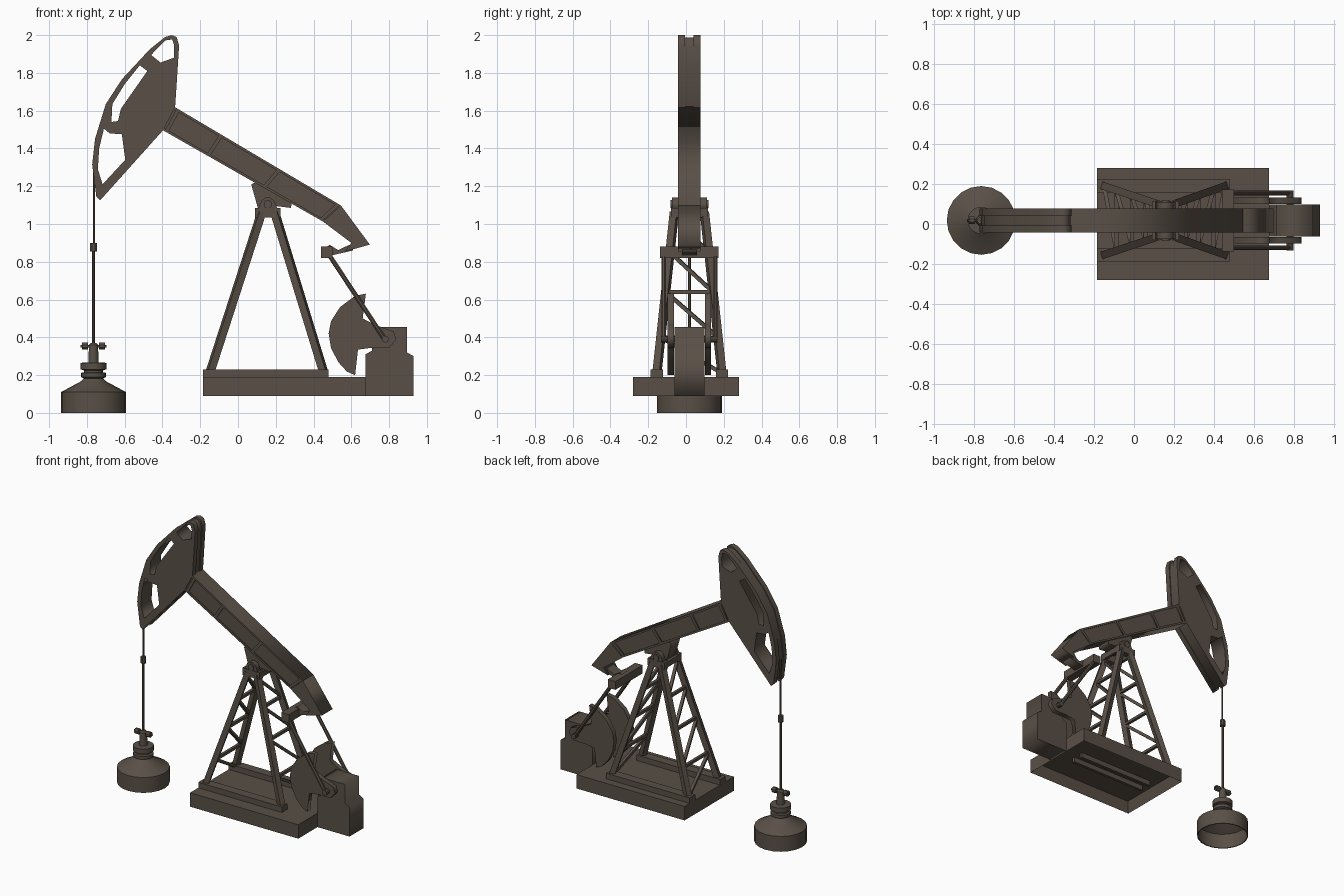
import bpy, bmesh
from math import pi, cos, sin
from mathutils import Vector, Matrix

cube = bpy.data.objects.get("Cube")
if cube:
    bpy.data.objects.remove(cube)

paint = bpy.data.materials.new("dark brown steel")
paint.use_nodes = True
COLOUR = (0.1, 0.08, 0.062, 1)
paint.diffuse_color = COLOUR
paint.node_tree.nodes["Principled BSDF"].inputs["Base Color"].default_value = COLOUR

CY = 0.018  # centre line of the machinery


def add(name, mesh):
    ob = bpy.data.objects.new(name, mesh)
    mesh.materials.clear()
    mesh.materials.append(paint)
    bpy.context.scene.collection.objects.link(ob)
    return ob


def from_bm(name, bm):
    bmesh.ops.recalc_face_normals(bm, faces=bm.faces)
    mesh = bpy.data.meshes.new(name)
    bm.to_mesh(mesh)
    bm.free()
    return add(name, mesh)


def box(name, x, y, z):
    bm = bmesh.new()
    bmesh.ops.create_cube(bm, size=1)
    for v in bm.verts:
        for i, (a, b) in enumerate((x, y, z)):
            v.co[i] = a if v.co[i] < 0 else b
    return from_bm(name, bm)


def plate(name, y0, y1, outline, holes=()):
    """Side profile in x and z, with holes, thickened along y."""
    curve = bpy.data.curves.new(name, "CURVE")
    curve.dimensions = "2D"
    curve.fill_mode = "BOTH"
    curve.extrude = (y1 - y0) / 2
    for pts in (outline, *holes):
        s = curve.splines.new("POLY")
        s.points.add(len(pts) - 1)
        for p, (x, z) in zip(s.points, pts):
            p.co = (x, z, 0, 1)
        s.use_cyclic_u = True
    tmp = bpy.data.objects.new(name, curve)
    mesh = bpy.data.meshes.new_from_object(tmp)
    bpy.data.objects.remove(tmp)
    mesh.transform(Matrix.Translation((0, (y0 + y1) / 2, 0)) @ Matrix.Rotation(pi / 2, 4, "X"))
    return add(name, mesh)


def bar(name, a, b, r, sides=4):
    """Straight bar between two points; square by default."""
    a, b = Vector(a), Vector(b)
    d = b - a
    bm = bmesh.new()
    turn = Matrix.Rotation(pi / sides, 4, "Z")
    place = Matrix.Translation((a + b) / 2) @ d.to_track_quat("Z", "Y").to_matrix().to_4x4()
    bmesh.ops.create_cone(bm, cap_ends=True, segments=sides, radius1=r, radius2=r,
                          depth=d.length, matrix=place @ turn)
    ob = from_bm(name, bm)
    if sides > 8:
        smooth(ob)
    return ob


def smooth(ob):
    bpy.ops.object.select_all(action="DESELECT")
    ob.select_set(True)
    bpy.context.view_layer.objects.active = ob
    bpy.ops.object.shade_smooth_by_angle(angle=0.5)


def lathe(name, x, y, profile, n=20):
    bm = bmesh.new()
    rings = [[bm.verts.new((x + r * cos(2 * pi * i / n), y + r * sin(2 * pi * i / n), z))
              for i in range(n)] for r, z in profile]
    for lo, hi in zip(rings, rings[1:]):
        for i in range(n):
            j = (i + 1) % n
            bm.faces.new((lo[i], lo[j], hi[j], hi[i]))
    bm.faces.new(rings[-1])
    ob = from_bm(name, bm)
    smooth(ob)


# Base: box open underneath, with rails above and a channel inside
base = box("base", (-0.185, 0.675), (-0.28, 0.28), (0.09, 0.19))
bm = bmesh.new()
bm.from_mesh(base.data)
floor = [f for f in bm.faces if f.normal.z < -0.5]
bmesh.ops.inset_region(bm, faces=floor, thickness=0.035)
bmesh.ops.translate(bm, verts=floor[0].verts, vec=(0, 0, 0.075))
bm.to_mesh(base.data)
bm.free()
for s in (-1, 1):
    box("base_rail", (-0.185, 0.48), sorted((CY + s * 0.14, CY + s * 0.205)), (0.185, 0.23))
    box("underside_rail", (-0.1, 0.5), sorted((s * 0.03, s * 0.05)), (0.13, 0.17))

# Tower: four leaning legs, braced across each end
LOW, HIGH = 0.21, 1.06


def leg_point(end, s, z):
    t = (z - LOW) / (HIGH - LOW)
    x0, x1 = ((-0.15, 0.125), (0.455, 0.195))[end]
    return Vector((x0 + (x1 - x0) * t, CY + s * (0.172 - 0.092 * t), z))


levels = (0.4, 0.64, 0.85)
for end in (0, 1):
    for s in (-1, 1):
        bar("tower_leg", leg_point(end, s, LOW), leg_point(end, s, HIGH), 0.027)
    for z in levels:
        bar("tower_cross_bar", leg_point(end, -1, z), leg_point(end, 1, z), 0.014)
    for z0, z1 in zip((LOW, *levels), (*levels, HIGH - 0.03)):
        bar("tower_diagonal", leg_point(end, 1, z0), leg_point(end, -1, z1), 0.014)

# Tower head and saddle bearing
for s in (-1, 1):
    box("tower_cap", (0.09, 0.225), sorted((CY + s * 0.055, CY + s * 0.098)), (1.035, 1.085))
    plate("bearing_block", *sorted((CY + s * 0.058, CY + s * 0.092)),
          [(0.105, 1.08), (0.125, 1.125), (0.145, 1.14), (0.17, 1.14), (0.19, 1.125), (0.21, 1.08)])
for x in (0.1, 0.215):
    box("cap_cross_piece", (x - 0.01, x + 0.01), (CY - 0.06, CY + 0.06), (1.04, 1.08))
bar("saddle_shaft", (0.158, CY - 0.1, 1.105), (0.158, CY + 0.1, 1.105), 0.022, 12)
plate("saddle_bracket", CY - 0.05, CY + 0.05,
      [(0.07, 1.21), (0.105, 1.085), (0.13, 1.085), (0.145, 1.13), (0.175, 1.13),
       (0.2, 1.095), (0.28, 1.085), (0.285, 1.11), (0.2, 1.18), (0.14, 1.24)])

# Walking beam: inset web, flanges, stiffeners and solid bent tail
T0, T1 = Vector((-0.333, 1.618)), Vector((0.545, 1.098))
B0, B1 = Vector((-0.397, 1.496)), Vector((0.45, 1.013))
W = 0.06


def beam_piece(name, half, a, b, lo, hi):
    """Part of the beam: a to b along it, lo to hi up it, as fractions."""
    pts = []
    for t, h in ((a, lo), (b, lo), (b, hi), (a, hi)):
        pts.append(B0.lerp(B1, t).lerp(T0.lerp(T1, t), h))
    plate(name, CY - half, CY + half, pts)


beam_piece("beam_web", W - 0.008, -0.04, 1, 0.02, 0.98)
beam_piece("beam_lower_flange", W, -0.02, 1, 0, 0.1)
beam_piece("beam_upper_flange", W, -0.02, 1, 0.9, 1)
for t in (0.02, 0.28, 0.63, 0.985):
    beam_piece("beam_stiffener", W, t - 0.01, t + 0.01, 0.05, 0.95)
plate("beam_tail", CY - W, CY + W,
      [tuple(T1), (0.698, 0.891), (0.566, 0.854), (0.6, 0.9), tuple(B1)])

# Horse head: two pierced cheeks around a recessed core
head = [(-0.35, 2.0), (-0.325, 1.99), (-0.312, 1.945), (-0.318, 1.845), (-0.333, 1.618),
        (-0.397, 1.496), (-0.73, 1.125), (-0.75, 1.145), (-0.772, 1.315), (-0.757, 1.45),
        (-0.7, 1.635), (-0.614, 1.767), (-0.466, 1.926), (-0.386, 1.99)]
windows = [
    [(-0.385, 1.972), (-0.348, 1.977), (-0.338, 1.945), (-0.34, 1.88), (-0.41, 1.855), (-0.46, 1.895)],
    [(-0.52, 1.84), (-0.48, 1.81), (-0.62, 1.61), (-0.635, 1.545), (-0.67, 1.54), (-0.665, 1.635), (-0.6, 1.74)],
    [(-0.71, 1.505), (-0.68, 1.48), (-0.615, 1.475), (-0.597, 1.34), (-0.717, 1.21), (-0.742, 1.29), (-0.735, 1.4)]]
for s in (-1, 1):
    plate("head_cheek", *sorted((CY + s * 0.022, CY + s * W)), head, windows)
mid = Vector((-0.53, 1.6))
core = [tuple(mid + (Vector(p) - mid) * 0.97) for p in head]
plate("head_core", CY - 0.023, CY + 0.023, core, windows)

# Equaliser hanging from the tail
bar("equaliser_bar", (0.47, CY - 0.155, 0.85), (0.47, CY + 0.155, 0.85), 0.042)
plate("equaliser_hanger", CY - 0.04, CY + 0.04,
      [(0.45, 0.865), (0.485, 0.89), (0.53, 0.862), (0.59, 0.89), (0.61, 0.86), (0.5, 0.835)])

# Cranks, counterweights and pitman rods, on both sides
weight = [(0.677, 0.631), (0.62, 0.62), (0.54, 0.56), (0.492, 0.485), (0.48, 0.42),
          (0.492, 0.345), (0.53, 0.27), (0.577, 0.218), (0.62, 0.2), (0.635, 0.335),
          (0.71, 0.345), (0.8, 0.345), (0.838, 0.387), (0.825, 0.43), (0.725, 0.467), (0.66, 0.5)]
for s in (-1, 1):
    plate("crank_and_counterweight", *sorted((CY + s * 0.082, CY + s * 0.115)), weight)
    y = CY + s * 0.137
    bar("pitman_rod", (0.48, y, 0.84), (0.78, y, 0.385), 0.013, 8)
    bar("crank_pin", (0.78, CY + s * 0.07, 0.39), (0.78, CY + s * 0.15, 0.39), 0.018, 10)

# Gearbox and motor housing
plate("gearbox", CY - 0.08, CY + 0.08,
      [(0.675, 0.09), (0.93, 0.09), (0.93, 0.3), (0.895, 0.32), (0.895, 0.455),
       (0.71, 0.455), (0.71, 0.33), (0.675, 0.31)])

# Wellhead, open underneath
WX = -0.765
lathe("wellhead_cap", WX, CY, [(0.165, 0.0), (0.172, 0.0), (0.172, 0.11), (0.07, 0.165), (0.045, 0.19)])
lathe("wellhead_flanges", WX, CY, [(0.045, 0.18), (0.066, 0.19), (0.066, 0.212), (0.05, 0.215),
                                   (0.05, 0.225), (0.068, 0.23), (0.068, 0.265), (0.027, 0.268), (0.024, 0.36), (0.015, 0.37)])
bar("valve_bar", (WX - 0.07, CY, 0.353), (WX + 0.07, CY, 0.353), 0.008, 8)
for s in (-1, 1):
    bar("valve_knob", (WX + s * 0.03, CY, 0.353), (WX + s * 0.06, CY, 0.353), 0.02, 8)

# Polished rod, clamp and cable up to the head
bar("polished_rod", (WX, CY, 0.36), (WX, CY, 0.86), 0.009, 8)
bar("rod_clamp", (WX, CY, 0.855), (WX, CY, 0.9), 0.019, 8)
bar("cable", (WX + 0.002, CY, 0.89), (WX + 0.002, CY, 1.3), 0.006, 8)
